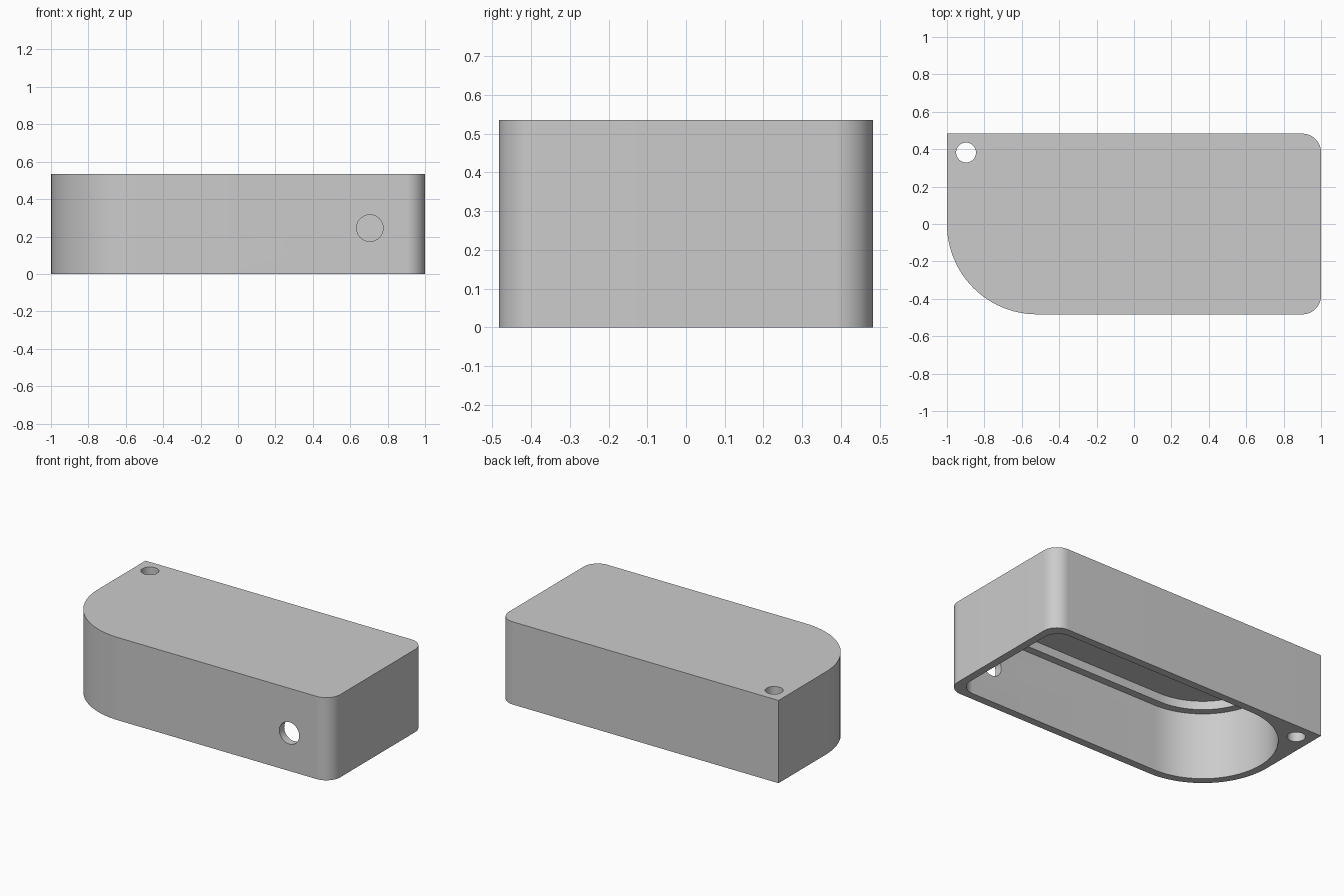
import bpy
import bmesh
from math import cos, sin, pi

cube = bpy.data.objects.get("Cube")
if cube:
    bpy.data.objects.remove(cube, do_unlink=True)

LENGTH, WIDTH, HEIGHT = 2.0, 0.966, 0.535
WALL = 0.05
LEDGE_Z = 0.43

grey = bpy.data.materials.new("plain grey")
grey.use_nodes = True
grey.diffuse_color = (0.6, 0.6, 0.6, 1)
grey.node_tree.nodes["Principled BSDF"].inputs["Base Color"].default_value = (0.6, 0.6, 0.6, 1)


def finish(name, bm):
    bmesh.ops.recalc_face_normals(bm, faces=bm.faces)
    mesh = bpy.data.meshes.new(name)
    bm.to_mesh(mesh)
    bm.free()
    mesh.materials.append(grey)
    obj = bpy.data.objects.new(name, mesh)
    bpy.context.collection.objects.link(obj)
    return obj


def rounded_prism(name, inset, radii, z0, z1, steps=24):
    """Upright rectangle prism; radii run front-right, back-right, back-left, front-left on the plan."""
    hx, hy = LENGTH / 2 - inset, WIDTH / 2 - inset
    corners = [(1, -1), (1, 1), (-1, 1), (-1, -1)]
    bm = bmesh.new()
    verts = []
    for i, ((sx, sy), r) in enumerate(zip(corners, radii)):
        cx, cy = sx * (hx - r), sy * (hy - r)
        for k in range(steps + 1 if r else 1):
            a = (i - 1 + k / steps) * pi / 2
            verts.append(bm.verts.new((cx + r * cos(a), cy + r * sin(a), z0)))
    bmesh.ops.remove_doubles(bm, verts=verts, dist=0.0005)
    ring = list(bm.verts)
    face = bm.faces.new(ring)
    top = bmesh.ops.extrude_face_region(bm, geom=[face])
    for v in top["geom"]:
        if isinstance(v, bmesh.types.BMVert):
            v.co.z = z1
    return finish(name, bm)


def cylinder(name, radius, depth, location, rotation=(0, 0, 0)):
    bm = bmesh.new()
    bmesh.ops.create_cone(bm, cap_ends=True, segments=48, radius1=radius,
                          radius2=radius, depth=depth)
    obj = finish(name, bm)
    obj.location, obj.rotation_euler = location, rotation
    return obj


# Solid body with one large corner, two small ones and one sharp one
body = rounded_prism("enclosure_body", 0, (0.1, 0.1, 0, WIDTH / 2 - 0.001), 0, HEIGHT)

# Cavity open at the bottom, with a round end, then a stepped recess above a ledge
end = WIDTH / 2 - WALL
inner = end - WALL
cutters = [
    rounded_prism("cavity_cutter", WALL, (0.1, 0.1, end, end), -0.1, LEDGE_Z),
    rounded_prism("recess_cutter", 2 * WALL, (0.06, 0.06, inner, inner), 0.2, HEIGHT - WALL),
    # Keyring hole through the sharp corner, cable hole through the front wall
    cylinder("corner_hole_cutter", 0.053, 1.5, (-0.898, 0.382, 0.25)),
    cylinder("front_hole_cutter", 0.071, 0.3, (0.705, -0.483, 0.245), (pi / 2, 0, 0)),
]

bpy.context.view_layer.objects.active = body
for cutter in cutters:
    cutter.hide_render = True
    mod = body.modifiers.new(cutter.name, "BOOLEAN")
    mod.operation = "DIFFERENCE"
    mod.solver = "EXACT"
    mod.object = cutter
    bpy.ops.object.modifier_apply(modifier=mod.name)
for cutter in cutters:
    bpy.data.objects.remove(cutter, do_unlink=True)

# Smooth curves, crisp edges
bpy.ops.object.select_all(action="DESELECT")
body.select_set(True)
bpy.ops.object.shade_smooth_by_angle(angle=pi / 6)
